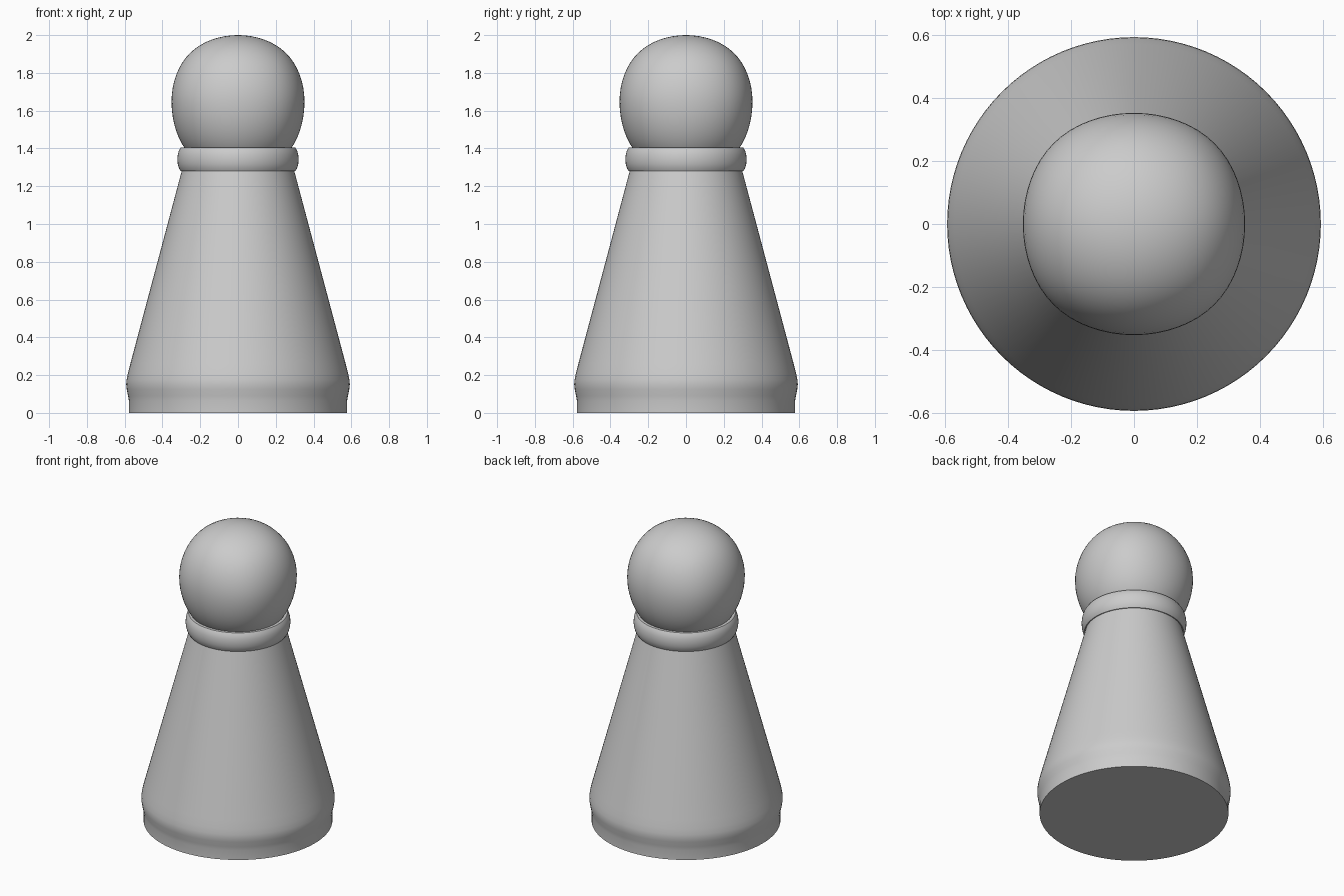
import bpy, bmesh
from math import radians

if "Cube" in bpy.data.objects:
    bpy.data.objects.remove(bpy.data.objects["Cube"])


def finish(name, bm, angle=35):
    bmesh.ops.recalc_face_normals(bm, faces=bm.faces)
    me = bpy.data.meshes.new(name)
    bm.to_mesh(me)
    bm.free()
    ob = bpy.data.objects.new(name, me)
    bpy.context.collection.objects.link(ob)
    bpy.ops.object.select_all(action='DESELECT')
    ob.select_set(True)
    bpy.context.view_layer.objects.active = ob
    bpy.ops.object.shade_smooth_by_angle(angle=radians(angle))
    return ob


def lathe(name, profile, steps=96):
    bm = bmesh.new()
    vs = [bm.verts.new((r, 0, z)) for r, z in profile]
    es = [bm.edges.new(p) for p in zip(vs, vs[1:])]
    bmesh.ops.spin(bm, geom=vs + es, cent=(0, 0, 0), axis=(0, 0, 1),
                   angle=radians(360), steps=steps)
    bmesh.ops.remove_doubles(bm, verts=bm.verts, dist=0.0005)
    return finish(name, bm)


# conical body with a rounded swell above the foot
lathe("body", [(0, 0), (0.578, 0), (0.578, 0.065), (0.582, 0.09),
               (0.589, 0.125), (0.592, 0.15), (0.59, 0.175), (0.583, 0.21),
               (0.57, 0.26), (0.434, 0.77), (0.298, 1.28)])

# rounded neck ring
lathe("collar", [(0.296, 1.28), (0.304, 1.28), (0.313, 1.296), (0.319, 1.318),
                 (0.321, 1.342), (0.319, 1.366), (0.313, 1.389),
                 (0.303, 1.405), (0.28, 1.405)])

# head: subdivided cube, slightly stretched towards the neck
R = 0.352
bm = bmesh.new()
bmesh.ops.create_cube(bm, size=2 * R / 0.8395)
head = finish("head", bm, 180)
mod = head.modifiers.new("round", 'SUBSURF')
mod.levels = mod.render_levels = 4
bpy.ops.object.modifier_apply(modifier=mod.name)
for v in head.data.vertices:
    if v.co.z < 0:
        v.co.z *= 1.1
    v.co.z += 2 - R
bpy.ops.object.shade_smooth()
